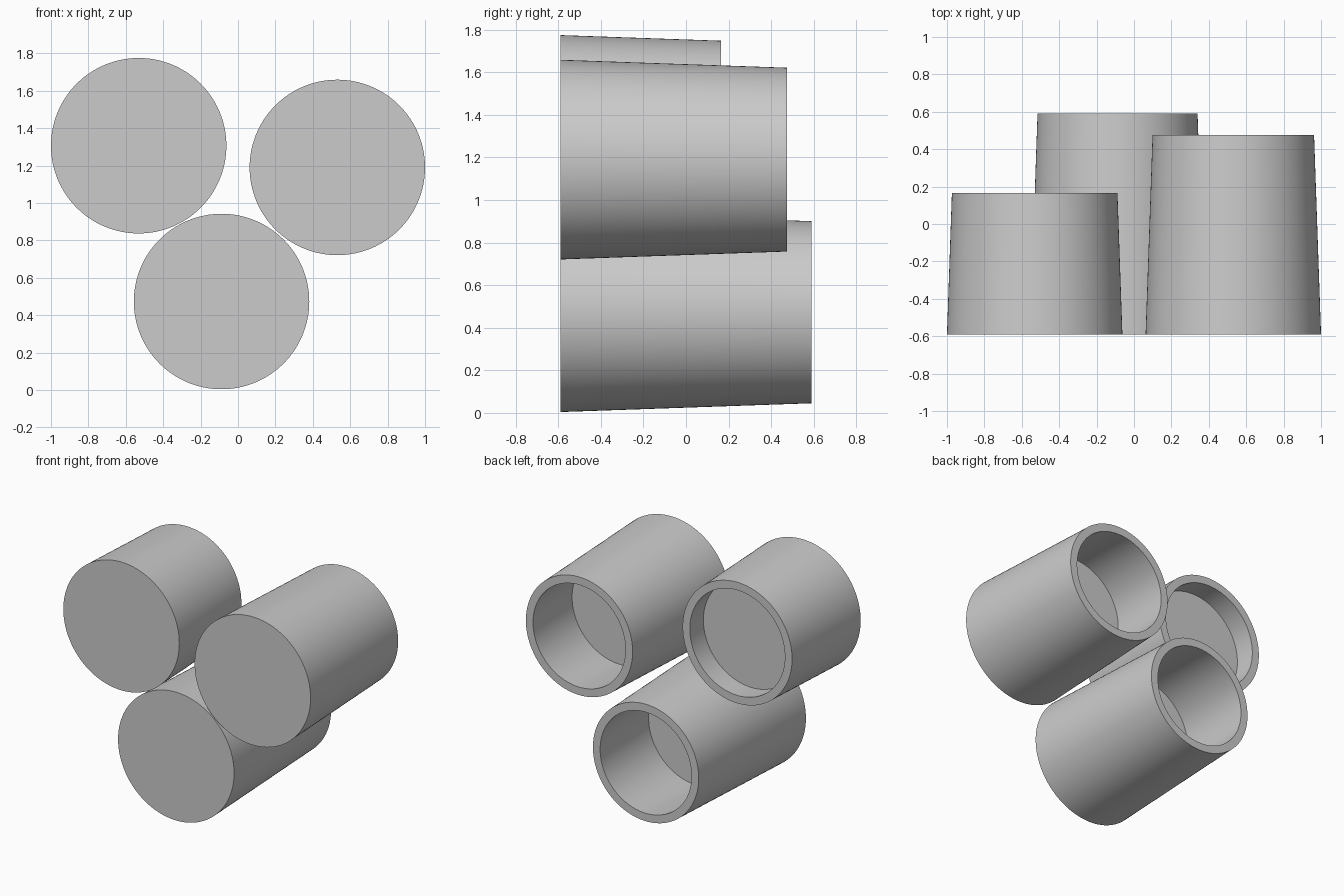
import bpy, bmesh, math

if "Cube" in bpy.data.objects:
    bpy.data.objects.remove(bpy.data.objects["Cube"])

SEGMENTS = 128
FRONT_Y = -0.59      # shared plane of the closed ends
FLOOR_Y = 0.0        # shared plane of the bore floors
FRONT_R = 0.469
DRAFT = 0.0349       # 2 degree taper
WALL = 0.058


def outer_radius(y):
    return FRONT_R - (y - FRONT_Y) * DRAFT


def make_cup(name, x, z, back_y):
    # Lathe profile: closed front, outer wall, rim, bore, bore floor
    profile = [(FRONT_R, FRONT_Y), (outer_radius(back_y), back_y),
               (outer_radius(back_y) - WALL, back_y),
               (outer_radius(FLOOR_Y) - WALL, FLOOR_Y)]
    bm = bmesh.new()
    rings = []
    for r, y in profile:
        rings.append([bm.verts.new((r * math.cos(math.tau * i / SEGMENTS), y,
                                    r * math.sin(math.tau * i / SEGMENTS)))
                      for i in range(SEGMENTS)])
    for a, b in zip(rings, rings[1:]):
        for i in range(SEGMENTS):
            j = (i + 1) % SEGMENTS
            bm.faces.new((a[i], a[j], b[j], b[i]))
    bm.faces.new(rings[0])
    bm.faces.new(rings[-1])
    bmesh.ops.recalc_face_normals(bm, faces=bm.faces[:])
    mesh = bpy.data.meshes.new(name)
    bm.to_mesh(mesh)
    bm.free()
    obj = bpy.data.objects.new(name, mesh)
    obj.location = (x, 0, z)
    bpy.context.collection.objects.link(obj)
    bpy.ops.object.select_all(action='DESELECT')
    obj.select_set(True)
    bpy.context.view_layer.objects.active = obj
    bpy.ops.object.shade_smooth_by_angle(angle=math.radians(30))


# Three touching cups of different depth
make_cup("short_cup", -0.531, 1.306, 0.165)
make_cup("medium_cup", 0.531, 1.19, 0.475)
make_cup("long_cup", -0.088, 0.473, 0.59)
